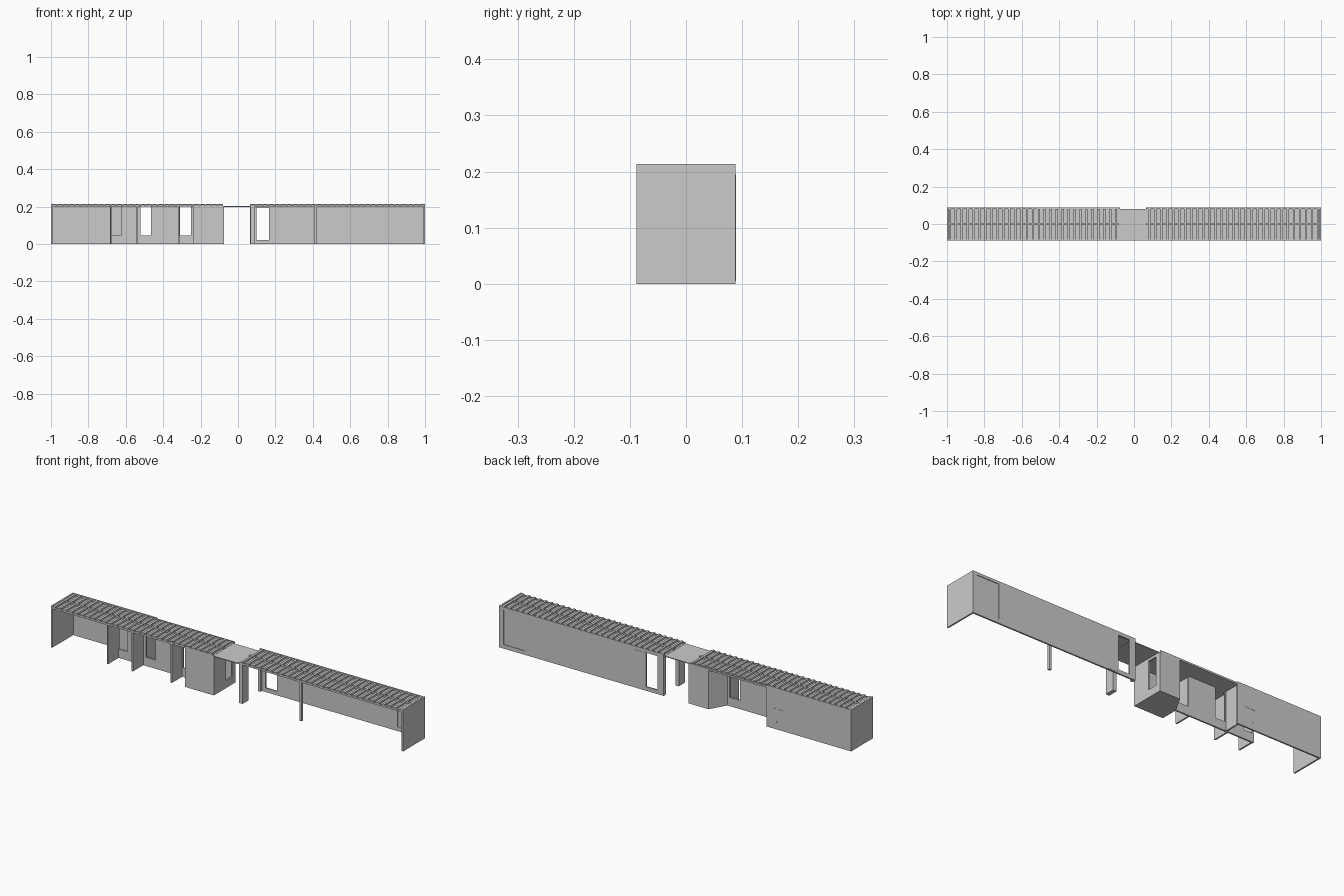
import bpy
import bmesh

cube = bpy.data.objects.get("Cube")
if cube:
    bpy.data.objects.remove(cube, do_unlink=True)

gray = bpy.data.materials.new("plain gray")
gray.use_nodes = True
COLOR = (0.6, 0.6, 0.6, 1)
gray.diffuse_color = COLOR
gray.node_tree.nodes["Principled BSDF"].inputs["Base Color"].default_value = COLOR

FRONT, BACK = -0.0885, 0.0885
T = 0.008          # wall thickness
DECK = 0.199       # underside of the roof
TOP = 0.213        # highest edge


def finish(name, bm):
    bmesh.ops.recalc_face_normals(bm, faces=bm.faces)
    mesh = bpy.data.meshes.new(name)
    bm.to_mesh(mesh)
    bm.free()
    mesh.materials.append(gray)
    obj = bpy.data.objects.new(name, mesh)
    bpy.context.collection.objects.link(obj)
    return obj


def add_box(bm, x, y, z):
    """Add a box spanning the three (low, high) ranges."""
    verts = bmesh.ops.create_cube(bm, size=1)["verts"]
    for v in verts:
        v.co = [r[0] + (c + 0.5) * (r[1] - r[0]) for r, c in zip((x, y, z), v.co)]


def box(name, x, y, z):
    bm = bmesh.new()
    add_box(bm, x, y, z)
    return finish(name, bm)


def wall(name, span, offset, top, openings=(), along_x=True):
    """Wall along x or y, split into piers, sills and lintels round its openings."""
    bm = bmesh.new()
    thick = (offset, offset + T)

    def piece(a, b, low, high):
        if b > a and high > low:
            pair = ((a, b), thick) if along_x else (thick, (a, b))
            add_box(bm, *pair, (low, high))

    cursor = span[0]
    for a, b, low, high in openings:
        piece(cursor, a, 0, top)
        piece(a, b, 0, low)
        piece(a, b, high, top)
        cursor = b
    piece(cursor, span[1], 0, top)
    return finish(name, bm)


def roof(name, x0, x1):
    """Thin deck carrying cross slats between long rails."""
    box(name + "_deck", (x0, x1), (FRONT, BACK), (DECK, DECK + 0.004))
    box(name + "_front_rail", (x0, x1), (FRONT, FRONT + 0.006), (DECK, 0.208))
    box(name + "_middle_rail", (x0, x1), (-0.004, 0.004), (DECK, TOP))
    bm = bmesh.new()
    count = round((x1 - x0) / 0.032)
    pitch = (x1 - x0) / count
    for i in range(count):
        x = x0 + (i + 0.5) * pitch
        add_box(bm, (x - 0.006, x + 0.006), (FRONT, BACK - T), (DECK + 0.004, TOP - 0.001))
    finish(name + "_slats", bm)


# Roofs and the link between the two wings
roof("left_roof", -1, -0.08)
roof("right_roof", 0.065, 1)
box("link_roof", (-0.08, 0.085), (FRONT, 0.08), (0.198, 0.202))
box("recess_back_rail", (-0.52, -0.08), (BACK - 0.006, BACK), (DECK, 0.208))

# End walls
wall("west_end_wall", (FRONT, BACK), -1, TOP, along_x=False)
wall("east_end_wall", (FRONT, BACK), 1 - T, TOP, along_x=False)

# Outer back walls
wall("west_back_wall", (-1, -0.52), BACK - T, TOP)
wall("east_back_wall", (0.065, 1), BACK - T, TOP,
     [(0.1, 0.165, 0.02, 0.195), (0.85, 0.975, 0.02, 0.2)])
box("recessed_panel", (0.85, 0.975), (BACK - 0.006, BACK - 0.003), (0.02, 0.2))
box("sliding_door_panel", (0.165, 0.225), (BACK - 0.001, BACK + 0.001), (0.005, 0.195))
box("east_back_post", (0.065, 0.08), (BACK - 0.02, BACK), (0, DECK))

# Inner wall with three tall windows, and the return closing the west room
windows = [(-0.675, -0.625, 0.045, DECK), (-0.52, -0.465, 0.045, DECK),
           (-0.31, -0.25, 0.045, DECK)]
wall("inner_wall", (-0.685, -0.236), -0.004, DECK, windows)
wall("west_room_return", (0, BACK), -0.532, DECK, along_x=False)

# Fins standing forward of the inner wall
for number, x in enumerate((-0.683, -0.543, -0.322), 1):
    wall(f"fin_{number}", (FRONT, 0), x, DECK, along_x=False)

# Hollow corner room with an angled back side
wall("corner_room_front", (-0.24, -0.075), FRONT, DECK)
wall("corner_room_back", (-0.19, -0.075), BACK - T, DECK)
wall("corner_room_side", (FRONT, 0), -0.24, DECK, along_x=False)
wall("corner_room_doorway", (FRONT, BACK), -0.075 - T, DECK,
     [(0.01, 0.06, 0.04, 0.185)], along_x=False)


def prism(name, outline, low, high):
    bm = bmesh.new()
    face = bm.faces.new([bm.verts.new((x, y, low)) for x, y in outline])
    raised = bmesh.ops.extrude_face_region(bm, geom=[face])["geom"]
    verts = [g for g in raised if isinstance(g, bmesh.types.BMVert)]
    bmesh.ops.translate(bm, verts=verts, vec=(0, 0, high - low))
    return finish(name, bm)


prism("corner_room_angled_wall",
      [(-0.24, 0), (-0.232, 0), (-0.182, BACK), (-0.19, BACK)], 0, DECK)
prism("corner_room_floor",
      [(-0.24, FRONT), (-0.075, FRONT), (-0.075, BACK), (-0.19, BACK), (-0.24, 0)], 0, 0.004)

# Front posts of the east wing
box("east_corner_post", (0.068, 0.088), (FRONT, FRONT + 0.05), (0, DECK))
box("east_middle_post", (0.41, 0.422), (FRONT, FRONT + 0.012), (0, DECK))

# Small fittings on the west back wall
box("wall_strip", (-0.62, -0.555), (BACK, BACK + 0.001), (0.1, 0.105))
for number, x in enumerate((-0.61, -0.575), 1):
    box(f"wall_stud_{number}", (x - 0.003, x + 0.003), (BACK, BACK + 0.001), (0.035, 0.04))
